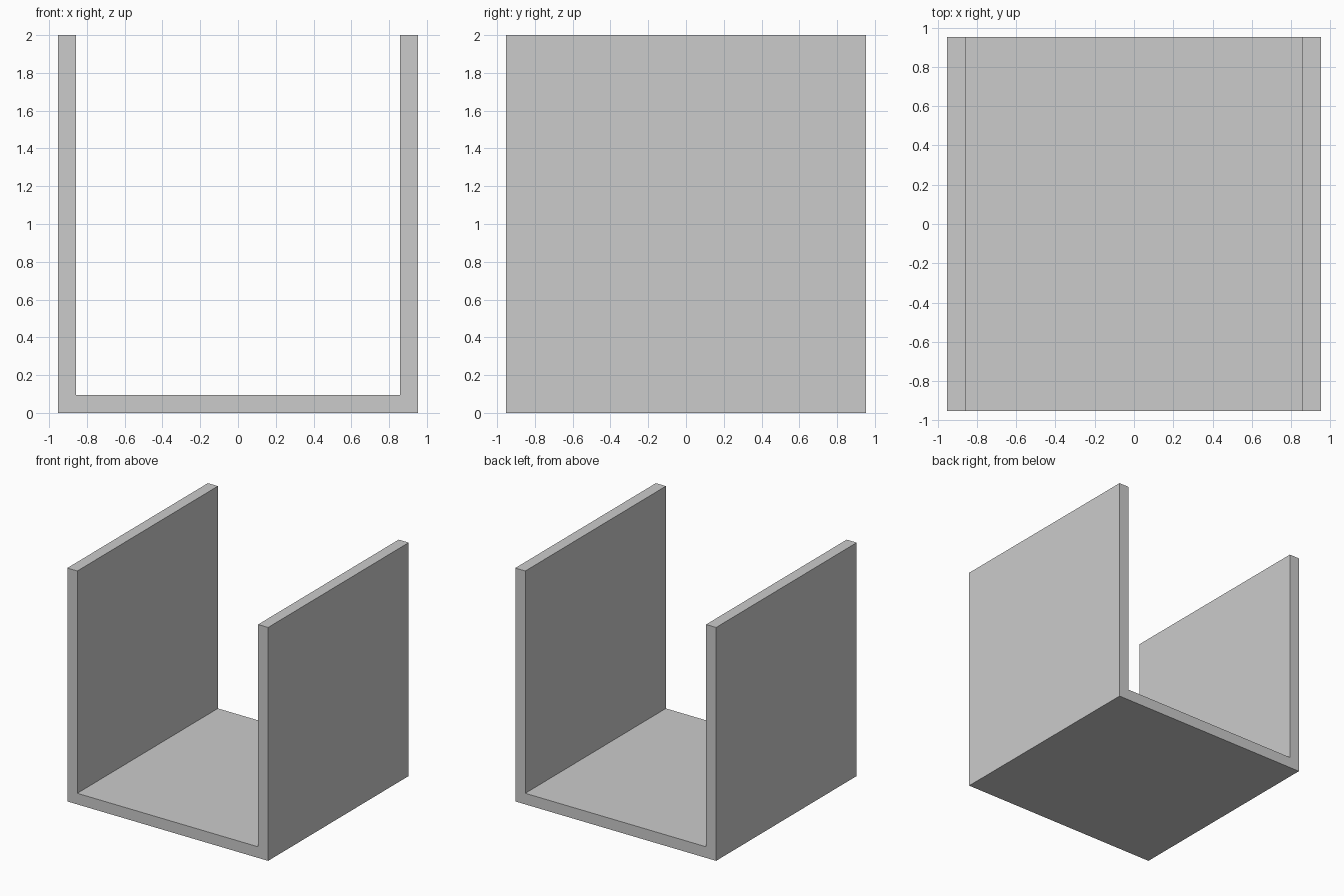
import bpy
import bmesh

if "Cube" in bpy.data.objects:
    bpy.data.objects.remove(bpy.data.objects["Cube"])

HALF = 0.952      # half width and half depth
HEIGHT = 2.0
WALL = 0.095      # wall and floor thickness
INNER = HALF - WALL

# U-shaped front profile (x, z)
right = [(HALF, 0), (HALF, HEIGHT), (INNER, HEIGHT), (INNER, WALL)]
profile = right + [(-x, z) for x, z in reversed(right)]

# Extrude the profile from front to back
bm = bmesh.new()
face = bm.faces.new([bm.verts.new((x, -HALF, z)) for x, z in profile])
result = bmesh.ops.extrude_face_region(bm, geom=[face], use_keep_orig=True)
verts = [g for g in result["geom"] if isinstance(g, bmesh.types.BMVert)]
bmesh.ops.translate(bm, vec=(0, 2 * HALF, 0), verts=verts)
bmesh.ops.recalc_face_normals(bm, faces=bm.faces)

mesh = bpy.data.meshes.new("u_channel")
bm.to_mesh(mesh)
bm.free()
bpy.context.collection.objects.link(bpy.data.objects.new("u_channel", mesh))
